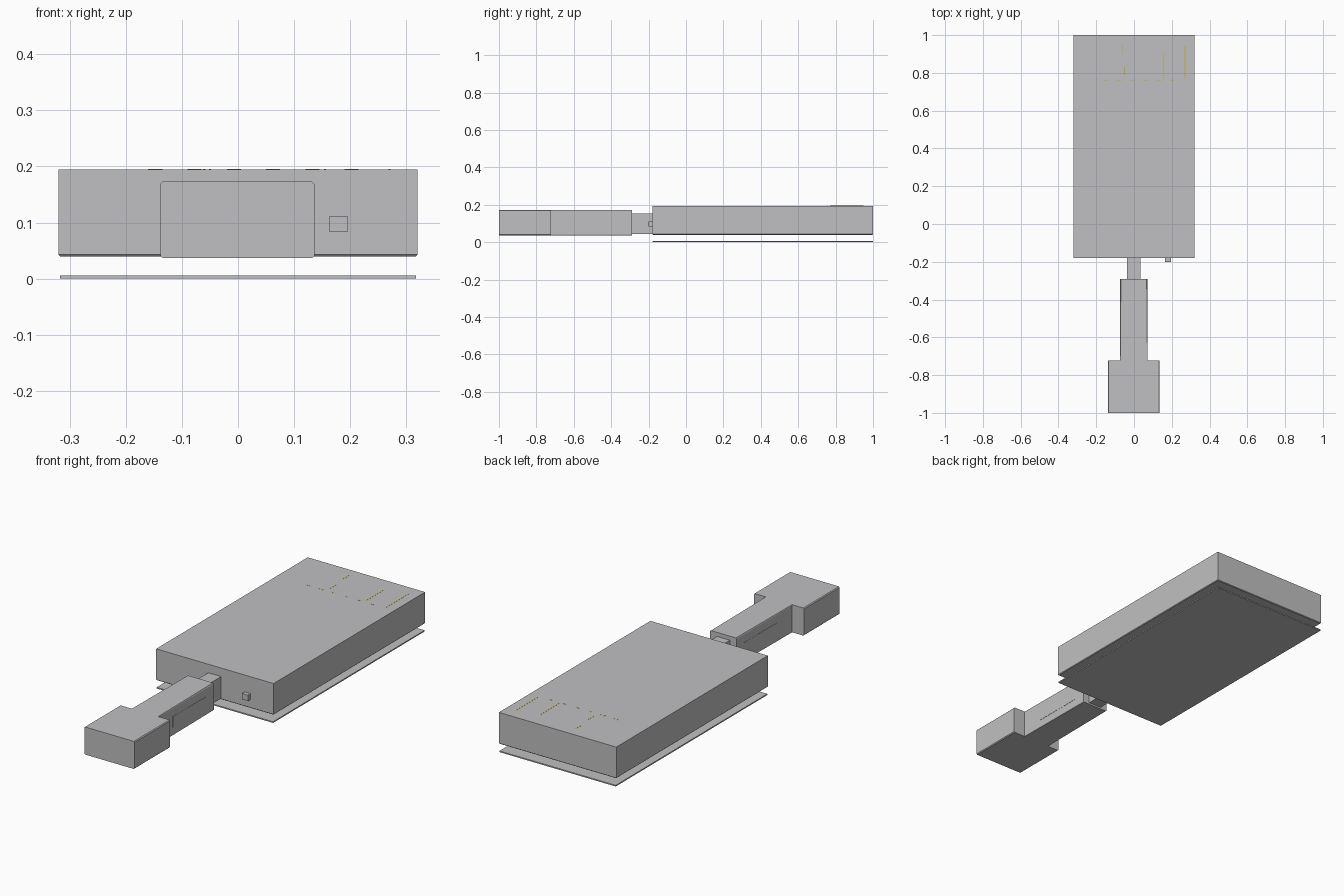
import bpy, bmesh

cube = bpy.data.objects.get("Cube")
if cube:
    bpy.data.objects.remove(cube, do_unlink=True)


def material(name, rgb):
    m = bpy.data.materials.new(name)
    m.use_nodes = True
    m.diffuse_color = (*rgb, 1)
    m.node_tree.nodes["Principled BSDF"].inputs["Base Color"].default_value = (*rgb, 1)
    return m


grey = material("light grey", (0.53, 0.53, 0.54))
amber = material("amber", (0.6, 0.45, 0.03))


def prism(name, outline, z0, z1, mat=grey, bevel=0, pick=None):
    """Extrude a plan outline from z0 to z1, chamfering the picked edges."""
    bm = bmesh.new()
    base = bm.faces.new([bm.verts.new((x, y, z0)) for x, y in outline])
    new = bmesh.ops.extrude_face_region(bm, geom=[base])["geom"]
    for v in new:
        if isinstance(v, bmesh.types.BMVert):
            v.co.z = z1
    bmesh.ops.recalc_face_normals(bm, faces=bm.faces)
    if pick:
        edges = [e for e in bm.edges if pick(*[v.co for v in e.verts])]
        bmesh.ops.bevel(bm, geom=edges, offset=bevel, segments=1, affect='EDGES')
    mesh = bpy.data.meshes.new(name)
    bm.to_mesh(mesh)
    bm.free()
    mesh.materials.append(mat)
    obj = bpy.data.objects.new(name, mesh)
    bpy.context.collection.objects.link(obj)
    return obj


def box(name, x0, x1, y0, y1, z0, z1, **kw):
    return prism(name, [(x0, y0), (x1, y0), (x1, y1), (x0, y1)], z0, z1, **kw)


# Main case with chamfered lower rim, and the thin plate floating below it
box("case", -0.32, 0.32, -0.18, 1.0, 0.04, 0.195, bevel=0.003,
    pick=lambda a, b: a.z < 0.05 and b.z < 0.05)
box("base_plate", -0.317, 0.317, -0.18, 1.0, 0, 0.006)

# T-shaped connector: wide head and narrower neck
right = [(0.136, -1.0), (0.136, -0.722), (0.071, -0.722), (0.071, -0.29)]
outline = right + [(-x - 0.002, y) for x, y in reversed(right)]
prism("connector", outline, 0.037, 0.173, bevel=0.004,
      pick=lambda a, b: abs(a.z - b.z) < 0.01 and abs(a.x - b.x) < 0.01)

# Tongue joining connector and case, and the small front button
box("plug_tongue", -0.036, 0.034, -0.295, -0.175, 0.045, 0.153)
box("button", 0.163, 0.195, -0.2, -0.178, 0.083, 0.112)

# Flush grip panels on both sides of the neck
for side, x in (("left", 0.071), ("right", -0.073)):
    box(side + "_grip_panel", x - 0.001, x + 0.001, -0.61, -0.35, 0.076, 0.129)

# Hairline amber marks near the back of the lid
for i, (x, y0, y1) in enumerate([(0.27, 0.77, 0.94), (0.155, 0.77, 0.91),
                                 (-0.05, 0.79, 0.83), (-0.06, 0.9, 0.95)]):
    box(f"lid_mark_{i + 1}", x - 0.002, x + 0.002, y0, y1, 0.194, 0.1955, mat=amber)
for i in range(6):
    x = -0.16 + 0.07 * i
    box(f"lid_dash_{i + 1}", x, x + 0.025, 0.757, 0.76, 0.194, 0.1955, mat=amber)
